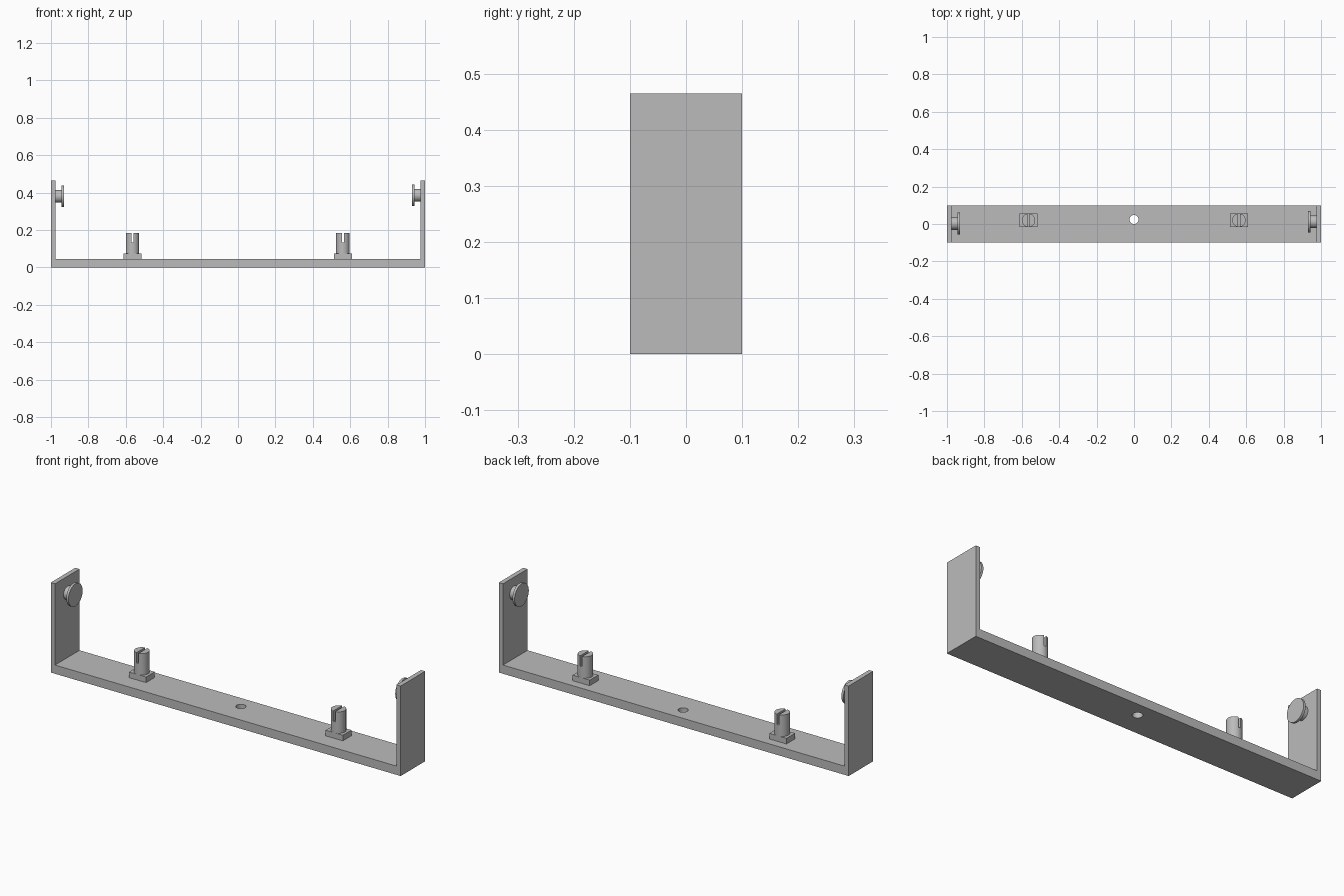
import bpy
import bmesh
import math
from mathutils import Matrix, Vector

cube = bpy.data.objects.get("Cube")
if cube:
    bpy.data.objects.remove(cube, do_unlink=True)

grey = bpy.data.materials.new("plain grey")
grey.use_nodes = True
colour = (0.5, 0.5, 0.5, 1)
grey.diffuse_color = colour
grey.node_tree.nodes["Principled BSDF"].inputs["Base Color"].default_value = colour


def finish(name, bm, smooth=False):
    bmesh.ops.recalc_face_normals(bm, faces=bm.faces)
    mesh = bpy.data.meshes.new(name)
    bm.to_mesh(mesh)
    bm.free()
    obj = bpy.data.objects.new(name, mesh)
    bpy.context.collection.objects.link(obj)
    mesh.materials.append(grey)
    if smooth:
        bpy.ops.object.select_all(action='DESELECT')
        obj.select_set(True)
        bpy.context.view_layer.objects.active = obj
        bpy.ops.object.shade_smooth_by_angle(angle=math.radians(30))
    return obj


def box(name, low, high):
    low, high = Vector(low), Vector(high)
    bm = bmesh.new()
    bmesh.ops.create_cube(bm, size=1, matrix=Matrix.Translation((low + high) / 2)
                          @ Matrix.Diagonal((*(high - low), 1)))
    return finish(name, bm)


def cylinder(name, start, end, radius):
    start, end = Vector(start), Vector(end)
    axis = end - start
    turn = axis.to_track_quat('Z', 'Y').to_matrix().to_4x4()
    bm = bmesh.new()
    bmesh.ops.create_cone(bm, cap_ends=True, segments=48, radius1=radius, radius2=radius,
                          depth=axis.length, matrix=Matrix.Translation((start + end) / 2) @ turn)
    return finish(name, bm, True)


def cut(obj, cutter):
    cutter.hide_render = True
    mod = obj.modifiers.new("cut", 'BOOLEAN')
    mod.operation = 'DIFFERENCE'
    mod.solver = 'EXACT'
    mod.object = cutter
    bpy.ops.object.select_all(action='DESELECT')
    obj.select_set(True)
    bpy.context.view_layer.objects.active = obj
    bpy.ops.object.modifier_apply(modifier=mod.name)
    bpy.data.objects.remove(cutter, do_unlink=True)


# U-shaped bracket: profile extruded front to back, with a centre hole
half, floor, wall, height, depth = 1, 0.045, 0.024, 0.465, 0.1
side = [(half, 0), (half, height), (half - wall, height), (half - wall, floor)]
profile = side + [(-x, z) for x, z in reversed(side)]
bm = bmesh.new()
face = bm.faces.new([bm.verts.new((x, -depth, z)) for x, z in profile])
moved = bmesh.ops.extrude_face_region(bm, geom=[face])["geom"]
bmesh.ops.translate(bm, vec=(0, 2 * depth, 0),
                    verts=[v for v in moved if isinstance(v, bmesh.types.BMVert)])
bracket = finish("bracket", bm)
cut(bracket, cylinder("hole_cutter", (0, 0.024, -0.1), (0, 0.024, 0.2), 0.024))
bpy.ops.object.shade_smooth_by_angle(angle=math.radians(30))

# Slotted posts on rectangular feet
post_y, foot_top, post_top = 0.02, 0.074, 0.185
for label, x in (("right", -0.564), ("left", 0.561)):
    box(label + "_post_foot", (x - 0.049, post_y - 0.035, floor),
        (x + 0.049, post_y + 0.035, foot_top))
    post = cylinder(label + "_post", (x, post_y, foot_top), (x, post_y, post_top), 0.036)
    cut(post, box("slot_cutter", (x - 0.006, -0.1, 0.132), (x + 0.006, 0.1, 0.3)))

# Knobs on the inner faces of the uprights
inner, neck, tip = half - wall, 0.943, 0.931
for label, sign, y, z in (("right", -1, 0.003, 0.38), ("left", 1, 0.012, 0.386)):
    cylinder(label + "_knob_stem", (sign * inner, y, z), (sign * neck, y, z), 0.034)
    cylinder(label + "_knob_cap", (sign * neck, y, z), (sign * tip, y, z), 0.058)
